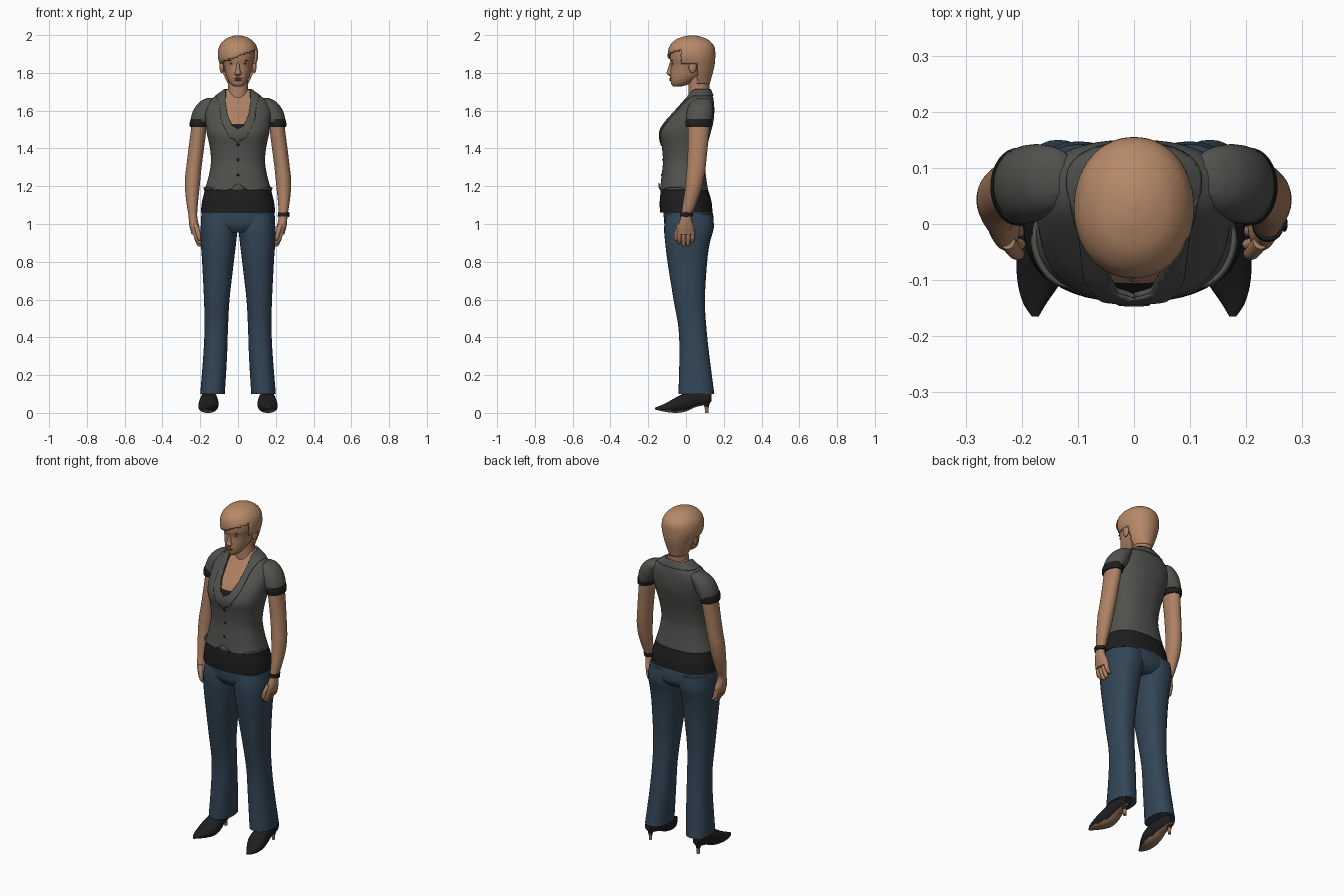
import bpy, bmesh, math, random
from mathutils import Vector, Matrix

if "Cube" in bpy.data.objects:
    bpy.data.objects.remove(bpy.data.objects["Cube"])

random.seed(4)


def material(name, *rgb):
    m = bpy.data.materials.new(name)
    m.diffuse_color = (*rgb, 1)
    m.use_nodes = True
    m.node_tree.nodes["Principled BSDF"].inputs["Base Color"].default_value = m.diffuse_color
    return m


SKIN = material("skin", 0.42, 0.22, 0.125)
HAIR = material("hair", 0.47, 0.25, 0.14)
VEST = material("grey_cloth", 0.082, 0.085, 0.075)
BLACK = material("black_cloth", 0.013, 0.013, 0.014)
DENIM = material("denim", 0.032, 0.060, 0.092)
SOLE = material("sole_tan", 0.33, 0.18, 0.10)
LIPS = material("lips", 0.27, 0.11, 0.075)
BROWN = material("dark_brown", 0.06, 0.035, 0.025)


def finish(name, bm, mats, mirror=False, thick=0.0):
    me = bpy.data.meshes.new(name)
    bm.to_mesh(me)
    bm.free()
    ob = bpy.data.objects.new(name, me)
    bpy.context.collection.objects.link(ob)
    for m in mats:
        me.materials.append(m)
    bpy.ops.object.select_all(action='DESELECT')
    ob.select_set(True)
    bpy.context.view_layer.objects.active = ob
    bpy.ops.object.shade_smooth_by_angle(angle=math.radians(45))
    if thick:
        s = ob.modifiers.new("thickness", 'SOLIDIFY')
        s.thickness, s.offset = thick, -1
    if mirror:
        ob.modifiers.new("mirror", 'MIRROR')
    return ob


def spline(rows, sub):
    out = []
    for i in range(len(rows) - 1):
        a, b, c, d = (rows[max(i - 1, 0)], rows[i], rows[i + 1], rows[min(i + 2, len(rows) - 1)])
        for k in range(sub):
            t = k / sub
            out.append([0.5 * (2 * q + (r - p) * t + (2 * p - 5 * q + 4 * r - s) * t * t
                               + (3 * q - p - 3 * r + s) * t ** 3) for p, q, r, s in zip(a, b, c, d)])
    return out + [list(rows[-1])]


def loft(name, rows, mats, axis='Z', n=32, sub=4, p=2.0, caps=(True, True),
         mirror=False, thick=0.0, edit=None):
    """Rows are (t, a_min, a_max, b_min, b_max), or (t, half_width, b_min, b_max)."""
    rows = [(r[0], -r[1], *r[1:]) if len(r) == 4 else r for r in rows]
    bm = bmesh.new()
    rings = []
    for t, a0, a1, b0, b1 in spline(rows, sub):
        ring = []
        for i in range(n):
            c, s = math.cos(2 * math.pi * i / n), math.sin(2 * math.pi * i / n)
            a = (a0 + a1) / 2 + (a1 - a0) / 2 * math.copysign(abs(c) ** (2 / p), c)
            b = (b0 + b1) / 2 + (b1 - b0) / 2 * math.copysign(abs(s) ** (2 / p), s)
            ring.append(bm.verts.new((a, b, t) if axis == 'Z' else (a, t, b)))
        rings.append(ring)
    for lo, hi in zip(rings, rings[1:]):
        for i in range(n):
            j = (i + 1) % n
            bm.faces.new((lo[i], lo[j], hi[j], hi[i]))
    for ring, cap in zip((rings[0], rings[-1]), caps):
        if cap:
            bm.faces.new(ring)
    bmesh.ops.recalc_face_normals(bm, faces=bm.faces[:])
    if edit:
        edit(bm)
    return finish(name, bm, mats, mirror, thick)


def blob(name, loc, size, mat, mirror=False, rot=0.0):
    bm = bmesh.new()
    m = Matrix.Translation(loc) @ Matrix.Rotation(rot, 4, 'Y') @ Matrix.Diagonal((*size, 1))
    bmesh.ops.create_uvsphere(bm, u_segments=16, v_segments=10, radius=1, matrix=m)
    finish(name, bm, [mat], mirror)


def grow(rows, d):
    return [(z, w + d, f - d, b + d) for z, w, f, b in rows]


def limit(line, z):
    for (z0, x0), (z1, x1) in zip(line, line[1:]):
        if z0 <= z <= z1:
            return x0 + (x1 - x0) * (z - z0) / (z1 - z0)
    return -1


def plane_cut(bm, co, no):
    bmesh.ops.bisect_plane(bm, geom=bm.verts[:] + bm.edges[:] + bm.faces[:],
                           plane_co=co, plane_no=no)


def cut_line(bm, line):
    for (z0, x0), (z1, x1) in zip(line, line[1:]):
        for s in (1, -1):
            plane_cut(bm, Vector((s * x0, 0, z0)), Vector((z1 - z0, 0, -s * (x1 - x0))).normalized())


def drop(bm, test):
    bad = [f for f in bm.faces if test(f.calc_center_median())]
    bmesh.ops.delete(bm, geom=bad, context='FACES')


# Torso clothing: waistcoat with open neck, pointed hem, collar
TORSO = [(1.175, .178, -.138, .118), (1.25, .156, -.130, .106), (1.33, .143, -.122, .10),
         (1.41, .150, -.128, .112), (1.48, .165, -.138, .130), (1.54, .172, -.110, .145),
         (1.60, .175, -.058, .150), (1.65, .155, -.015, .147), (1.68, .115, .008, .140),
         (1.715, .065, .025, .125)]
NECKLINE = [(1.505, 0), (1.52, .03), (1.58, .056), (1.65, .066), (1.74, .068)]
LAPEL = [(1.43, 0), (1.46, .045), (1.54, .088), (1.64, .10), (1.68, .115), (1.74, .12)]


def opening(c):
    return c.y < .06 and abs(c.x) < limit(NECKLINE, c.z)


def shape_vest(bm):
    for v in bm.verts:
        if v.co.z < 1.18 and v.co.y < 0:
            x = abs(v.co.x)
            v.co.z += max(.04 - x * .6, min((x - .07) * .25, .02), -.005)
    cut_line(bm, NECKLINE)
    drop(bm, opening)


def shape_collar(bm):
    cut_line(bm, NECKLINE)
    cut_line(bm, LAPEL)
    plane_cut(bm, (0, 0, 1.68), (0, 0, 1))
    drop(bm, lambda c: opening(c) or not (c.z > 1.68 or c.y < .06 and abs(c.x) < limit(LAPEL, c.z)))


def shape_chest(bm):
    plane_cut(bm, (0, 0, 1.53), (0, 0, 1))
    for f in bm.faces:
        f.material_index = int(f.calc_center_median().z < 1.53)


loft("waistcoat", TORSO, [VEST], n=64, p=2.4, caps=(False, False), thick=.009, edit=shape_vest)
loft("collar", grow(TORSO[3:], .006), [VEST], n=64, p=2.4, caps=(False, False), thick=.007,
     edit=shape_collar)
loft("chest", grow(TORSO[3:], -.011), [SKIN, BLACK], n=48, p=2.4, edit=shape_chest)
loft("undershirt", [(1.06, .197, -.138, .14), (1.12, .19, -.139, .135), (1.19, .172, -.132, .114),
                    (1.26, .148, -.122, .098)], [BLACK], n=48, p=2.4)
for z, y in ((1.26, -.129), (1.34, -.122), (1.42, -.130)):
    blob("button", (0, y, z), (.007, .004, .007), BLACK)

# Sleeves, cuffs, arms and hands
loft("sleeve", [(1.668, .12, .16, .055, .115), (1.652, .10, .195, .03, .135),
                (1.62, .11, .226, .012, .142), (1.58, .125, .245, .003, .141),
                (1.54, .150, .252, .0, .136)], [VEST], mirror=True)
loft("sleeve_cuff", [(1.555, .155, .251, .0, .135), (1.535, .157, .256, -.003, .136),
                     (1.513, .160, .255, .0, .133)], [BLACK], mirror=True)
loft("arm", [(1.56, .168, .244, .012, .125), (1.50, .168, .249, .010, .124),
             (1.40, .180, .262, .010, .114), (1.30, .193, .274, .005, .104),
             (1.25, .198, .280, .0, .096), (1.18, .205, .280, -.006, .080),
             (1.10, .213, .271, -.018, .052), (1.045, .216, .262, -.026, .030),
             (1.01, .211, .260, -.036, .034), (.98, .203, .255, -.047, .044),
             (.945, .203, .245, -.048, .043)], [SKIN], mirror=True)
for i, tip in enumerate((.895, .882, .884, .90)):
    y = -.036 + i * .0235
    loft("finger", [(.965, .21, .24, y - .012, y + .012), (.925, .204, .232, y - .012, y + .012),
                    (tip + .008, .193, .217, y - .010, y + .010), (tip, .197, .210, y - .005, y + .005)],
         [SKIN], n=12, mirror=True)
loft("thumb", [(1.0, .212, .240, -.045, -.015), (.96, .200, .226, -.062, -.035),
               (.925, .195, .216, -.064, -.042), (.912, .200, .210, -.058, -.048)],
     [SKIN], n=12, mirror=True)
loft("wrist_band", [(1.06, .211, .269, -.029, .038), (1.04, .210, .268, -.032, .035)], [BLACK], sub=1)
blob("watch_face", (.268, .0, 1.05), (.006, .014, .014), BLACK)

# Trousers
loft("trouser_hips", [(1.11, .183, -.12, .128), (1.04, .195, -.118, .145),
                      (.99, .194, -.112, .142), (.955, .170, -.085, .11)], [DENIM], n=48, p=2.3)
loft("trouser_leg", [(1.05, .0, .190, -.105, .142), (.98, .002, .198, -.116, .147),
                     (.90, .010, .197, -.110, .126), (.80, .022, .190, -.098, .112),
                     (.60, .045, .180, -.066, .100), (.45, .053, .177, -.040, .108),
                     (.30, .058, .184, -.035, .124), (.10, .070, .200, -.040, .150)],
     [DENIM], p=2.3, mirror=True)


# Shoes with tan soles and thin heels
def paint_sole(bm):
    for f in bm.faces:
        f.material_index = int(f.normal.z < -.75)


def paint_heel(bm):
    for f in bm.faces:
        f.material_index = int(f.calc_center_median().z < .03)


loft("shoe", [(.135, .140, .176, .060, .105), (.11, .125, .188, .045, .12), (.05, .115, .193, .030, .12),
              (0, .106, .202, .008, .108), (-.05, .105, .209, .0, .084), (-.10, .128, .208, .004, .055),
              (-.14, .155, .198, .012, .037), (-.165, .170, .182, .018, .028)],
     [BLACK, SOLE], axis='Y', p=2.3, mirror=True, edit=paint_sole)
loft("shoe_heel", [(.07, .132, .182, .08, .132), (.045, .144, .172, .094, .124),
                   (.02, .149, .167, .100, .119), (0, .149, .167, .101, .119)],
     [BLACK, SOLE], n=16, mirror=True, edit=paint_heel)

# Neck and head
loft("neck", [(1.62, .060, .010, .125), (1.68, .056, .012, .122), (1.75, .053, .012, .125),
              (1.82, .055, .0, .13)], [SKIN])
loft("head", [(1.727, .018, -.066, -.030), (1.74, .038, -.078, .015), (1.77, .057, -.083, .065),
              (1.80, .067, -.083, .105), (1.84, .076, -.080, .132), (1.88, .086, -.086, .144),
              (1.93, .085, -.076, .140), (1.97, .055, -.035, .10), (1.985, .01, .02, .04)],
     [SKIN], n=40, p=2.15)
loft("nose", [(1.783, .011, -.086, -.06), (1.797, .018, -.103, -.06), (1.815, .012, -.098, -.06),
              (1.855, .007, -.085, -.06)], [SKIN], n=16)
blob("upper_lip", (0, -.0825, 1.770), (.022, .006, .005), LIPS)
blob("lower_lip", (0, -.0820, 1.762), (.018, .006, .005), LIPS)
blob("eye", (.032, -.071, 1.848), (.012, .004, .005), BROWN, mirror=True)
blob("eyebrow", (.034, -.073, 1.867), (.017, .004, .003), BROWN, mirror=True, rot=.12)
blob("ear", (.086, .035, 1.832), (.012, .021, .034), SKIN, mirror=True)


# Short hair with a side-swept fringe
def hairline(c):
    if c.y < -.03:
        return 1.888 + .35 * c.x
    if c.y < .06:
        return 1.845
    return 1.74


loft("hair", [(1.735, .050, .0, .124), (1.79, .078, -.06, .139), (1.84, .095, -.087, .151),
              (1.89, .107, -.097, .155), (1.94, .099, -.088, .150), (1.975, .071, -.056, .118),
              (1.993, .035, -.010, .075), (1.999, .004, .03, .04)], [HAIR], n=56, sub=6, p=2.1,
     caps=(False, True), thick=.010, edit=lambda bm: drop(bm, lambda c: c.z < hairline(c)))

bm = bmesh.new()
for i in range(22):
    a = math.radians(random.uniform(15, 165))
    e = math.radians(random.uniform(-25, 50))
    d = Vector((math.cos(a) * math.cos(e), math.sin(a) * math.cos(e), math.sin(e)))
    root = Vector((d.x * .094, .03 + d.y * .108, 1.875 + d.z * .106))
    lean = (d * .45 + Vector((0, .1, -.8 if e < .3 else .5))).normalized()
    m = Matrix.Translation(root) @ lean.to_track_quat('Z', 'Y').to_matrix().to_4x4()
    bmesh.ops.create_cone(bm, cap_ends=True, segments=5, radius1=.012, radius2=.0, depth=.045, matrix=m)
finish("hair_tufts", bm, [HAIR])
